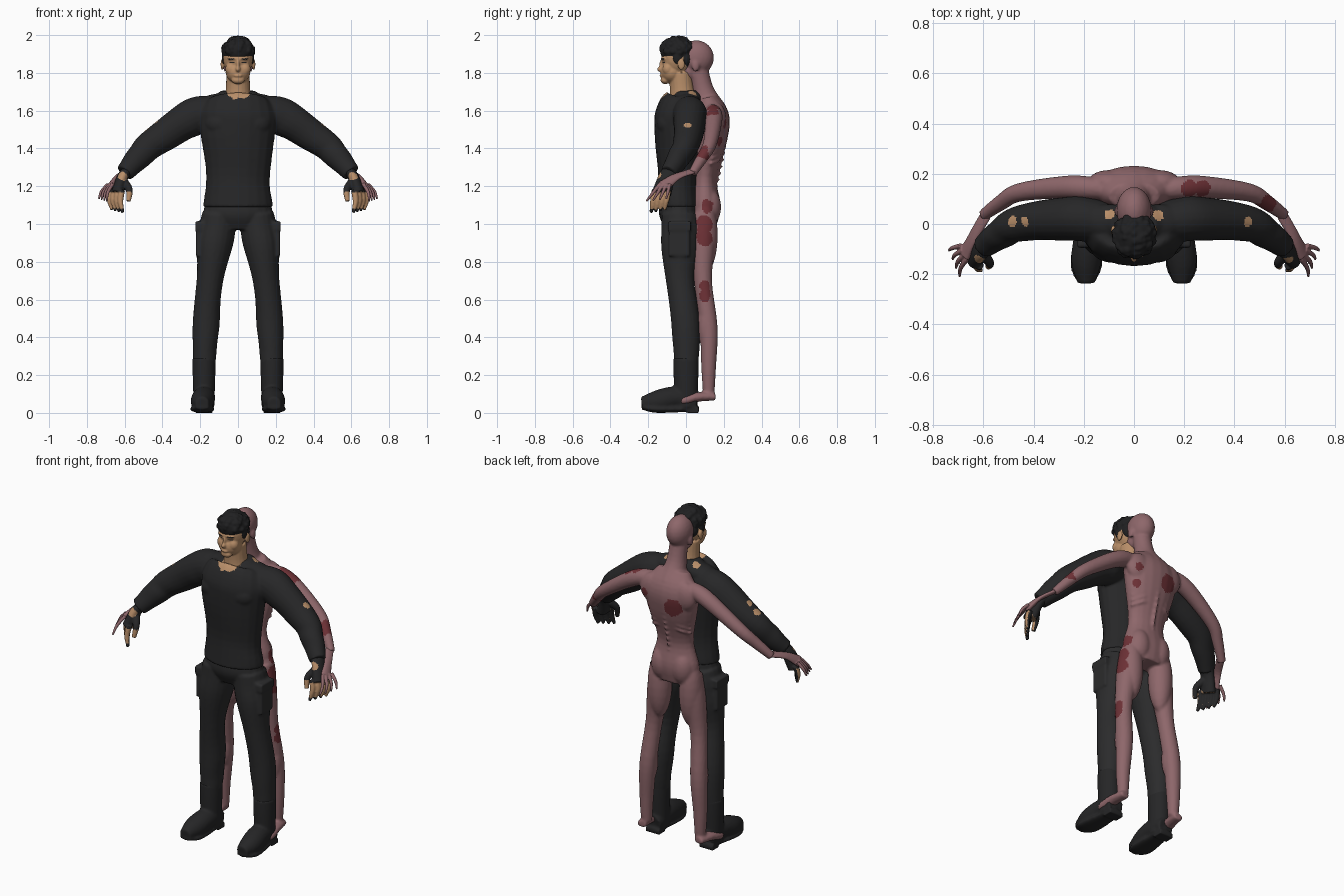
import bpy, bmesh, math, random
from mathutils import Vector, Matrix, noise

if "Cube" in bpy.data.objects:
    bpy.data.objects.remove(bpy.data.objects["Cube"])
random.seed(4)


def material(name, red, green, blue):
    colour = (red, green, blue, 1)
    mat = bpy.data.materials.new(name)
    mat.use_nodes = True
    mat.diffuse_color = colour
    shader = next(node for node in mat.node_tree.nodes if node.type == "BSDF_PRINCIPLED")
    shader.inputs["Base Color"].default_value = colour
    return mat


shirt_black = material("shirt black", .02, .02, .021)
trouser_black = material("trouser black", .024, .024, .025)
leather_black = material("leather black", .019, .019, .02)
hair_black = material("hair black", .014, .014, .015)
skin_tan = material("tan skin", .48, .27, .14)
flesh_pink = material("pale flesh", .27, .135, .145)
wound_red = material("wound red", .15, .03, .036)


def smooth_path(points, steps=5):
    """Spline through all points, radius included."""
    points = [Vector(point) for point in points]
    first, last = points[0] * 2 - points[1], points[-1] * 2 - points[-2]
    points = [first, *points, last]
    path = []
    for before, start, end, after in zip(points, points[1:], points[2:], points[3:]):
        leave, arrive = (end - before) / 2, (after - start) / 2
        for step in range(steps):
            t = step / steps
            bend = (end - start) * 3 - leave * 2 - arrive
            twist = (start - end) * 2 + leave + arrive
            path.append(start + leave * t + bend * t ** 2 + twist * t ** 3)
    path.append(points[-2])
    return path


def tube(bm, points, flat=1, wide=(1, 0, 0), ripple=0, sides=20):
    """Loft ellipses along (x, y, z, radius); flat squeezes them across the wide axis."""
    path = smooth_path(points)
    rings = []
    for i, point in enumerate(path):
        behind, ahead = path[max(i - 1, 0)], path[min(i + 1, len(path) - 1)]
        along = (Vector(ahead[:3]) - Vector(behind[:3])).normalized()
        across = Vector(wide)
        across = (across - along * across.dot(along)).normalized()
        depth = along.cross(across) * flat
        ring = []
        for j in range(sides):
            angle = math.tau * j / sides
            fold = 1 + ripple * math.sin(i + 2 * math.sin(angle + i / 5))
            offset = across * math.cos(angle) + depth * math.sin(angle)
            ring.append(bm.verts.new(Vector(point[:3]) + offset * point[3] * fold))
        rings.append(ring)
    for low, high in zip(rings, rings[1:]):
        for j in range(sides):
            bm.faces.new((low[j - 1], low[j], high[j], high[j - 1]))
    bm.faces.new(rings[0])
    bm.faces.new(rings[-1])


def blob(bm, centre, radii):
    matrix = Matrix.Translation(centre) @ Matrix.Diagonal((*radii, 1))
    bmesh.ops.create_icosphere(bm, subdivisions=3, radius=1, matrix=matrix)


def box(bm, centre, size):
    matrix = Matrix.Translation(centre) @ Matrix.Diagonal((*size, 1))
    bmesh.ops.create_cube(bm, size=1, matrix=matrix)


def fingers(bm, knuckle, spread, reach, fan, radius):
    for k in range(4):
        base = Vector(knuckle) + Vector(spread) * k
        tip = base + Vector(reach) + Vector(fan) * k
        middle = (base + tip) / 2 + Vector((.01, 0, 0))
        tube(bm, [(*base, radius), (*middle, radius * .9), (*tip, radius / 2)], sides=10)


def mirror(bm):
    everything = bm.verts[:] + bm.edges[:] + bm.faces[:]
    for item in bmesh.ops.duplicate(bm, geom=everything)["geom"]:
        if isinstance(item, bmesh.types.BMVert):
            item.co.x = -item.co.x


def finish(bm, name, base, voxel=.008, softness=2, spots=(), rule=None):
    """Fuse the shapes into one skin, then colour ragged spots (material, centre, radius)."""
    bmesh.ops.recalc_face_normals(bm, faces=bm.faces)
    rough = bpy.data.meshes.new(name)
    bm.to_mesh(rough)
    bm.free()
    part = bpy.data.objects.new(name, rough)
    bpy.context.scene.collection.objects.link(part)
    fuse = part.modifiers.new("fuse", "REMESH")
    fuse.mode = "VOXEL"
    fuse.voxel_size = voxel
    soften = part.modifiers.new("soften", "SMOOTH")
    soften.iterations = softness
    graph = bpy.context.evaluated_depsgraph_get()
    skin = bpy.data.meshes.new_from_object(part.evaluated_get(graph))
    part.modifiers.clear()
    part.data = skin
    skin.materials.clear()
    slots = [base]
    for vert in skin.vertices:
        vert.co.z = max(vert.co.z, 0)
    for face in skin.polygons:
        face.use_smooth = True
        chosen = rule(face) if rule else base
        ragged = 1 + noise.noise(face.center * 30) / 4
        for mat, centre, radius in spots:
            if (face.center - Vector(centre)).length < radius * ragged:
                chosen = mat
        if chosen not in slots:
            slots.append(chosen)
        face.material_index = slots.index(chosen)
    for mat in slots:
        skin.materials.append(mat)


def behind(limb, back, slim):
    """The same limb path moved back and made thinner."""
    return [(x, y + back, z, radius * slim) for x, y, z, radius in limb]


# Limb paths shared by both figures
arm = [(.1, .01, 1.6, .07), (.2, .02, 1.58, .09), (.3, .02, 1.53, .085),
       (.46, 0, 1.42, .07), (.53, -.04, 1.35, .06), (.6, -.09, 1.27, .045)]
leg = [(.1, -.03, 1.05, .09), (.12, -.03, .9, .095), (.15, -.03, .7, .07),
       (.17, 0, .45, .07), (.18, 0, .25, .058), (.18, 0, .1, .045)]

# Man: head and neck
bm = bmesh.new()
blob(bm, (.083, -.025, 1.845), (.009, .02, .03))
blob(bm, (.035, -.095, 1.82), (.032, .03, .035))
mirror(bm)
blob(bm, (0, -.045, 1.88), (.08, .085, .1))
blob(bm, (0, -.075, 1.805), (.066, .06, .06))
blob(bm, (0, -.11, 1.762), (.035, .025, .022))
blob(bm, (0, -.135, 1.82), (.013, .018, .015))
blob(bm, (0, -.13, 1.84), (.009, .012, .03))
blob(bm, (0, -.115, 1.875), (.055, .018, .012))
blob(bm, (0, -.13, 1.785), (.022, .01, .008))
tube(bm, [(0, -.01, 1.6, .09), (0, -.02, 1.7, .066), (0, -.03, 1.8, .062)])


def face_paint(face):
    x, y, z = face.center
    if y < -.1 and .018 < abs(x) < .05:
        if abs(z - 1.874) < .004:
            return hair_black
        if abs(z - 1.855) < .003 and abs(x) < .045:
            return leather_black
    return skin_tan


finish(bm, "man_head", skin_tan, .005, rule=face_paint)

# Man: tousled hair
bm = bmesh.new()
blob(bm, (.074, -.045, 1.88), (.012, .025, .035))
mirror(bm)
blob(bm, (0, -.045, 1.915), (.083, .092, .078))
blob(bm, (0, -.005, 1.875), (.075, .05, .06))
for lock in range(90):
    angle, height = random.uniform(0, math.tau), random.uniform(-.2, 1)
    reach = math.sqrt(1 - height ** 2)
    tuft = (random.uniform(.01, .018), random.uniform(.01, .02), .015)
    x, y = .076 * reach * math.cos(angle), .085 * reach * math.sin(angle)
    blob(bm, (x, y - .045, 1.919 + height * .066), tuft)
finish(bm, "man_hair", hair_black, .006, 1)

# Man: torn long-sleeved shirt
bm = bmesh.new()
tube(bm, arm, 1.1, (0, 1, 0), ripple=.02)
blob(bm, (.085, -.09, 1.53), (.09, .065, .07))
blob(bm, (.1, .01, 1.64), (.1, .07, .05))
mirror(bm)
tube(bm, [(0, -.04, 1.09, .185), (0, -.04, 1.25, .168), (0, -.04, 1.5, .2),
          (0, -.03, 1.6, .195), (0, 0, 1.66, .15), (0, 0, 1.705, .09)], .64, ripple=.008)
tears = [(skin_tan, (0, -.09, 1.72), .07)]
tears += [(skin_tan, (x, .04, 1.7), .025) for x in (-.1, .1)]
tears += [(skin_tan, (x, .01, 1.84 - abs(x) * .72), .022) for x in (-.48, -.43, .45)]
finish(bm, "man_shirt", shirt_black, spots=tears)

# Man: cargo trousers with side pockets
bm = bmesh.new()
tube(bm, leg[:-1], 1.08, ripple=.02)
box(bm, (.2, -.035, .92), (.045, .11, .18))
box(bm, (.203, -.035, .99), (.045, .12, .05))
mirror(bm)
tube(bm, [(0, -.035, 1.15, .165), (0, -.035, 1.05, .18), (0, -.035, .97, .12)], .6)
finish(bm, "cargo_trousers", trouser_black)

# Man: boots
bm = bmesh.new()
tube(bm, [(.18, 0, .29, .06), (.18, 0, .2, .06), (.18, 0, .03, .055)], 1.1)
tube(bm, [(.18, .06, .06, .05), (.18, -.05, .08, .06), (.19, -.15, .06, .06), (.19, -.235, .05, .035)])
tube(bm, [(.18, .07, .02, .04), (.18, 0, .02, .05), (.19, -.16, .02, .065), (.19, -.235, .03, .035)], .3)
box(bm, (.18, .035, .015), (.09, .06, .03))
mirror(bm)
finish(bm, "boots", leather_black)

# Man: gloved hands with bare finger backs
bm = bmesh.new()
tube(bm, [(.575, -.07, 1.29, .045), (.61, -.1, 1.25, .045), (.64, -.13, 1.16, .052)], .65, (0, 1, 0))
tube(bm, [(.6, -.12, 1.22, .022), (.575, -.155, 1.18, .018), (.58, -.17, 1.12, .012)])
fingers(bm, (.615, -.165, 1.18), (.019, .024, 0), (-.005, -.02, -.12), (0, 0, .005), .017)
mirror(bm)


def bare_fingers(face):
    outward = face.normal.x * face.center.x > .4 or face.normal.y < -.1
    return skin_tan if outward and 1.08 < face.center.z < 1.17 else leather_black


wrists = [(skin_tan, (x, -.135, 1.25), .025) for x in (-.61, .61)]
finish(bm, "gloved_hands", leather_black, .005, 1, wrists, bare_fingers)

# Gaunt figure standing behind: limbs, feet, ears, hips, shoulder blades, ribs
bm = bmesh.new()
tube(bm, behind(arm, .125, .52))
tube(bm, behind(leg, .12, .68))
tube(bm, [(.19, .155, .085, .028), (.2, .07, .085, .036), (.21, 0, .068, .036), (.215, -.03, .06, .025)], .7)
blob(bm, (.068, .05, 1.835), (.01, .02, .03))
blob(bm, (.068, .12, 1.09), (.068, .066, .1))
blob(bm, (.105, .1, .94), (.068, .068, .2))
blob(bm, (.168, .11, .46), (.048, .05, .13))
blob(bm, (.1, .165, 1.55), (.085, .05, .09))
for k in range(5):
    height, depth = 1.34 + k * .03, .175 + k * .006
    tube(bm, [(.02, depth, height + .02, .006), (.08, depth, height, .007),
              (.135, depth - .045, height - .025, .006)], sides=8)
mirror(bm)

# Gaunt figure: torso, bald head and knobbly spine
tube(bm, [(0, .1, 1, .12), (0, .1, 1.1, .15), (0, .1, 1.25, .115), (0, .13, 1.45, .16),
          (0, .135, 1.57, .17), (0, .11, 1.67, .1)], .55)
tube(bm, [(0, .125, 1.6, .09), (0, .09, 1.71, .057), (0, .06, 1.85, .05)])
blob(bm, (0, .055, 1.88), (.07, .093, .093))
blob(bm, (0, .015, 1.81), (.05, .055, .055))
for k in range(11):
    height = 1.2 + k * .035
    blob(bm, (0, .156 + .06 * math.sin((height - 1.2) * 4), height), (.009, .014, .014))
wounds = [((-.065, .22, 1.49), .055), ((.13, .2, 1.53), .025), ((.13, .18, 1.44), .025),
          ((.22, .14, 1.61), .035), ((.27, .14, 1.59), .035), ((.52, .08, 1.37), .045),
          ((.18, .12, 1.1), .05), ((.19, .1, 1), .055), ((.19, .1, .93), .05),
          ((.2, .1, .67), .03), ((.2, .1, .62), .03)]
finish(bm, "gaunt_body", flesh_pink, spots=[(wound_red, *wound) for wound in wounds])

# Gaunt figure: clawed hands
bm = bmesh.new()
tube(bm, [(.59, .035, 1.28, .024), (.64, -.05, 1.25, .024), (.675, -.12, 1.2, .035)], .5, (0, 1, 0))
tube(bm, [(.65, -.08, 1.23, .014), (.635, -.13, 1.21, .01), (.63, -.17, 1.19, .005)], sides=8)
fingers(bm, (.665, -.14, 1.21), (.008, .018, 0), (.03, -.07, -.09), (.006, .017, .004), .01)
mirror(bm)
finish(bm, "clawed_hands", flesh_pink, .0035, 1)
